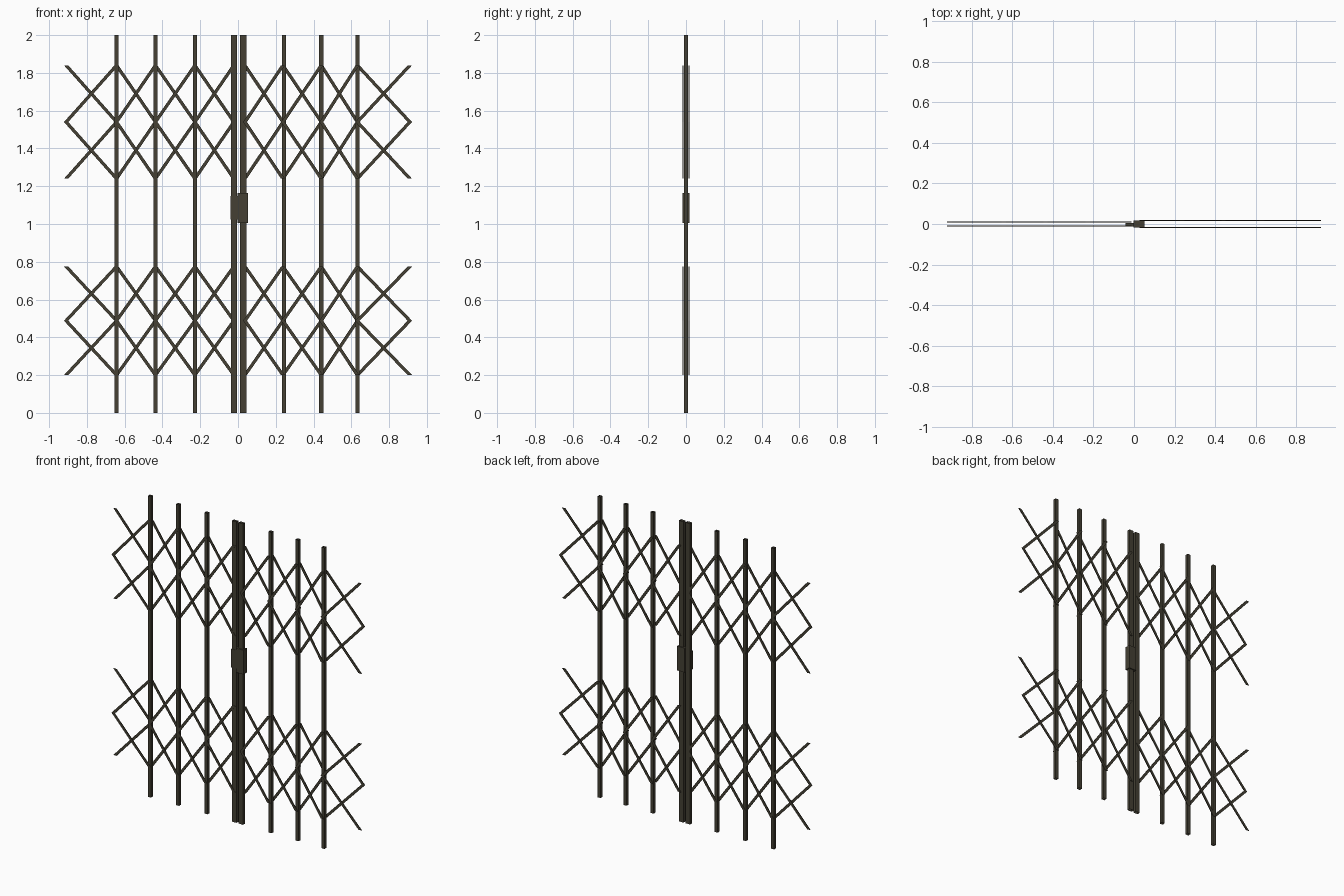
import bpy, bmesh
from mathutils import Vector

if "Cube" in bpy.data.objects:
    bpy.data.objects.remove(bpy.data.objects["Cube"])

mat = bpy.data.materials.new("dark bronze")
mat.diffuse_color = (0.058, 0.051, 0.034, 1)
mat.use_nodes = True
mat.node_tree.nodes["Principled BSDF"].inputs["Base Color"].default_value = mat.diffuse_color


def finish(name, bm):
    me = bpy.data.meshes.new(name)
    bm.to_mesh(me)
    bm.free()
    me.materials.append(mat)
    ob = bpy.data.objects.new(name, me)
    bpy.context.collection.objects.link(ob)
    return ob


def add_box(bm, x0, x1, y0, y1, z0, z1, caps=True):
    vs = [bm.verts.new((x, y, z)) for z in (z0, z1)
          for x, y in ((x0, y0), (x1, y0), (x1, y1), (x0, y1))]
    for i in range(4):
        j = (i + 1) % 4
        bm.faces.new((vs[i], vs[j], vs[j + 4], vs[i + 4]))
    if caps:
        bm.faces.new(vs[3::-1])
        bm.faces.new(vs[4:])


def add_strip(bm, a, b, y, thick=0.0045, width=0.017):
    """Flat bar between two (x, z) points in the plane y, cut level at both ends."""
    a, b = Vector((a[0], y, a[1])), Vector((b[0], y, b[1]))
    d = (b - a).normalized()
    n = Vector((width / 2 / abs(d.z), 0, 0))
    t = Vector((0, thick / 2, 0))
    ring = [n + t, n - t, -n - t, -n + t]
    v0 = [bm.verts.new(a + o) for o in ring]
    v1 = [bm.verts.new(b + o) for o in ring]
    fs = [bm.faces.new((v0[i], v0[(i + 1) % 4], v1[(i + 1) % 4], v1[i])) for i in range(4)]
    fs += [bm.faces.new(v0), bm.faces.new(v1)]
    bmesh.ops.recalc_face_normals(bm, faces=fs)


# Upright bars: hollow square tubes with open ends
for side, xs in (("left", (-0.643, -0.437, -0.228)), ("right", (0.243, 0.441, 0.632))):
    for i, x in enumerate(xs):
        bm = bmesh.new()
        add_box(bm, x - 0.011, x + 0.011, -0.010, 0.010, 0, 2, caps=False)
        finish(f"{side}_upright_{i + 1}", bm)

# Meeting stiles in the middle
for name, x0, x1 in (("left_meeting_stile", -0.037, -0.005),
                     ("right_meeting_stile", 0.011, 0.044)):
    bm = bmesh.new()
    add_box(bm, x0, x1, -0.010, 0.010, 0, 2, caps=False)
    finish(name, bm)

# Lattice bands: strips that open to the right lie in front, the others behind
halves = (("left", (-0.910, -0.643, -0.437, -0.228, -0.022), 0.0095),
          ("right", (0.037, 0.238, 0.441, 0.632, 0.910), 0.0165))
bands = (("lower", (0.20, 0.488, 0.775)), ("upper", (1.24, 1.54, 1.84)))
for side, xs, y in halves:
    for band, (low, mid, high) in bands:
        bm = bmesh.new()
        for x0, x1 in zip(xs, xs[1:]):
            for end in (low, high):
                add_strip(bm, (x0, mid), (x1, end), -y)
                add_strip(bm, (x0, end), (x1, mid), y)
        finish(f"{side}_{band}_lattice", bm)

# Lock case and keeper
bm = bmesh.new()
add_box(bm, -0.003, 0.053, -0.018, 0.018, 1.004, 1.165)
finish("lock_case", bm)
bm = bmesh.new()
add_box(bm, -0.041, -0.003, -0.0125, 0.004, 1.025, 1.148)
finish("lock_keeper", bm)
